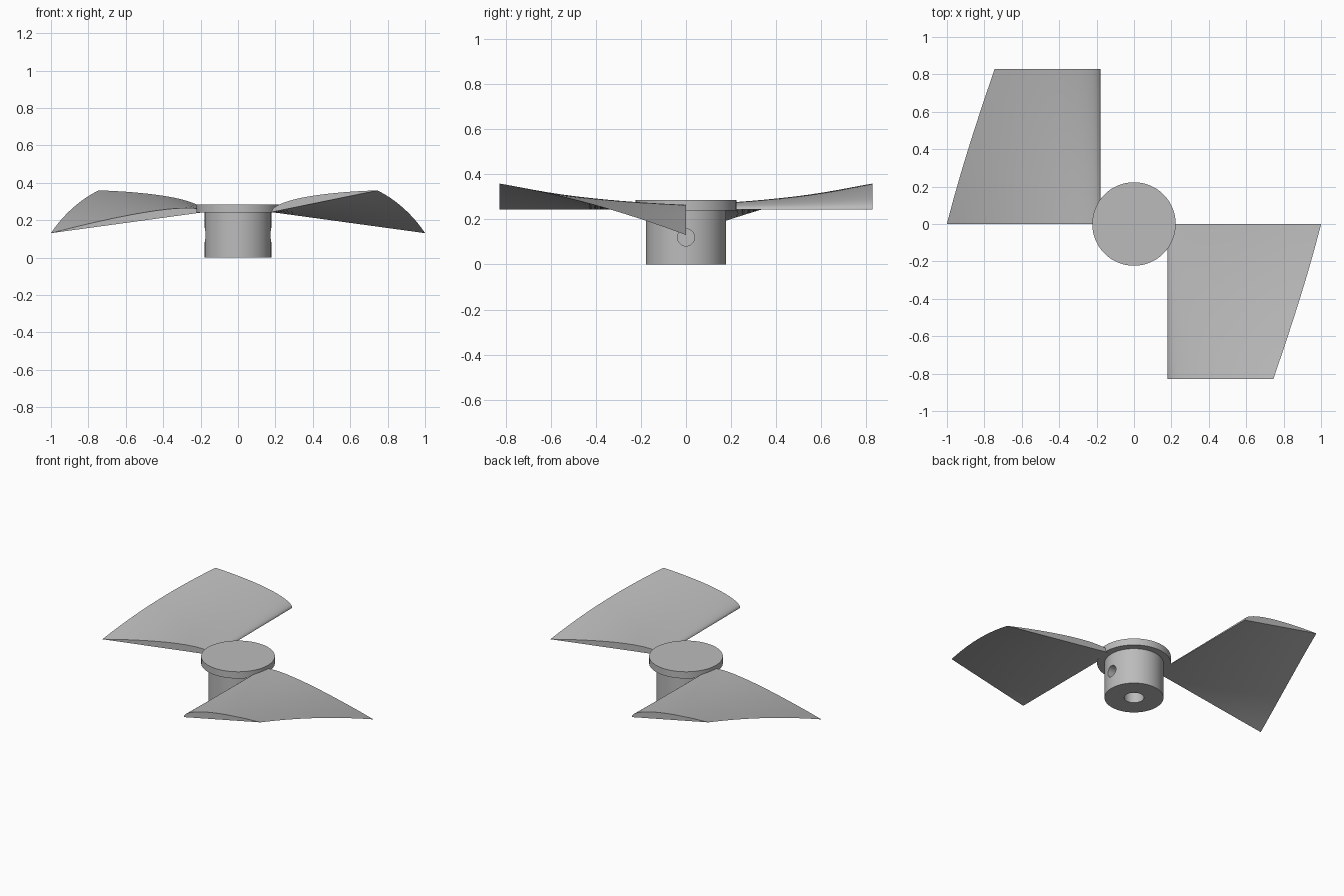
import bpy, bmesh, math
from mathutils import Matrix

cube = bpy.data.objects.get("Cube")
if cube:
    bpy.data.objects.remove(cube, do_unlink=True)

grey = bpy.data.materials.new("grey plastic")
grey.use_nodes = True
grey.diffuse_color = (0.5, 0.5, 0.5, 1)
grey.node_tree.nodes["Principled BSDF"].inputs["Base Color"].default_value = (0.5, 0.5, 0.5, 1)


def make_object(name, bm):
    bmesh.ops.recalc_face_normals(bm, faces=bm.faces)
    mesh = bpy.data.meshes.new(name)
    bm.to_mesh(mesh)
    bm.free()
    mesh.materials.append(grey)
    obj = bpy.data.objects.new(name, mesh)
    bpy.context.collection.objects.link(obj)
    return obj


def smooth(obj, degrees=30):
    bpy.ops.object.select_all(action='DESELECT')
    obj.select_set(True)
    bpy.context.view_layer.objects.active = obj
    bpy.ops.object.shade_smooth_by_angle(angle=math.radians(degrees))


# Hub with cap flange and blind shaft bore, turned from a half profile
def lathe(name, profile, segments=96):
    bm = bmesh.new()
    verts = [bm.verts.new((r, 0, z)) for r, z in profile]
    edges = [bm.edges.new(pair) for pair in zip(verts, verts[1:])]
    bmesh.ops.spin(bm, geom=verts + edges, axis=(0, 0, 1), cent=(0, 0, 0),
                   angle=math.tau, steps=segments)
    bmesh.ops.remove_doubles(bm, verts=bm.verts, dist=1e-5)
    return make_object(name, bm)


hub = lathe("hub", [(0, 0.2), (0.06, 0.2), (0.06, 0), (0.178, 0), (0.178, 0.24),
                    (0.223, 0.24), (0.223, 0.285), (0, 0.285)])

# Blind screw holes on both sides of the hub
for side in (-1, 1):
    bm = bmesh.new()
    bmesh.ops.create_cone(bm, cap_ends=True, segments=32, radius1=0.038, radius2=0.038, depth=0.2,
                          matrix=Matrix.Translation((side * 0.22, 0, 0.12))
                          @ Matrix.Rotation(math.pi / 2, 4, 'Y'))
    cutter = make_object("hole_cutter", bm)
    cutter.hide_render = True
    mod = hub.modifiers.new("screw hole", 'BOOLEAN')
    mod.operation = 'DIFFERENCE'
    mod.solver = 'EXACT'
    mod.object = cutter
    bpy.context.view_layer.objects.active = hub
    bpy.ops.object.modifier_apply(modifier=mod.name)
    bpy.data.objects.remove(cutter, do_unlink=True)
smooth(hub)


# Twisted, tapering blade with a flat-bottomed wing section
def thickness(u):
    return 0.043 * (2.969 * u**0.5 - 1.26 * u - 3.516 * u**2 + 2.843 * u**3 - 1.036 * u**4)


def blade(name, turn, stations=28, steps=24):
    span = 0.828
    bm = bmesh.new()
    us = [(i / steps) ** 2 for i in range(steps + 1)]
    section = [(u, thickness(u)) for u in us] + [(u, 0) for u in reversed(us[1:-1])]
    rings = []
    for j in range(stations + 1):
        t = j / stations
        chord = 0.828 + (0.577 - 0.828) * t
        angle = math.radians(-7.8 + 19.4 * t)
        c, s = math.cos(angle), math.sin(angle)
        rings.append([bm.verts.new((0.18 + u * chord * c - h * s, -span * t,
                                    0.243 + u * chord * s + h * c)) for u, h in section])
    n = len(section)
    for a, b in zip(rings, rings[1:]):
        for i in range(n):
            k = (i + 1) % n
            bm.faces.new((a[i], a[k], b[k], b[i]))
    bm.faces.new(rings[0])
    bm.faces.new(rings[-1])
    bmesh.ops.rotate(bm, verts=bm.verts, cent=(0, 0, 0), matrix=Matrix.Rotation(turn, 3, 'Z'))
    smooth(make_object(name, bm), 40)


blade("left_blade", 0)
blade("right_blade", math.pi)
